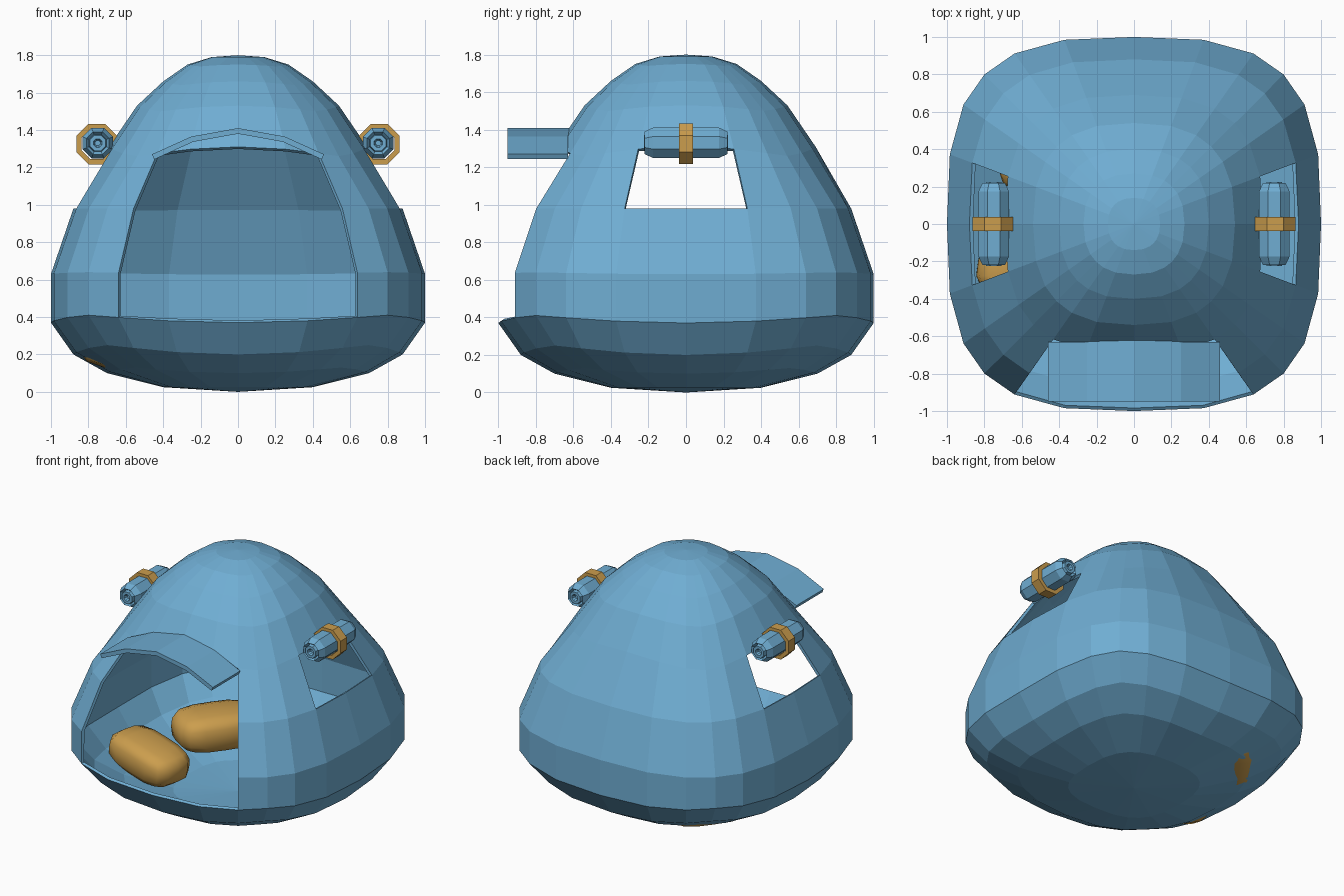
import bpy, bmesh, math
from mathutils import Matrix, Euler

if "Cube" in bpy.data.objects:
    bpy.data.objects.remove(bpy.data.objects["Cube"])


def material(name, color):
    m = bpy.data.materials.new(name)
    m.diffuse_color = (*color, 1)
    m.use_nodes = True
    m.node_tree.nodes["Principled BSDF"].inputs["Base Color"].default_value = m.diffuse_color
    return m


BLUE = material("blue_fabric", (0.16, 0.42, 0.65))
GOLD = material("gold_fabric", (0.60, 0.34, 0.075))


def make(name, bm, mat, smooth=False):
    me = bpy.data.meshes.new(name)
    for f in bm.faces:
        f.smooth = smooth
    bm.to_mesh(me)
    bm.free()
    me.materials.append(mat)
    ob = bpy.data.objects.new(name, me)
    bpy.context.collection.objects.link(ob)
    return ob


def thicken(ob, t, offset=-1):
    m = ob.modifiers.new("thickness", 'SOLIDIFY')
    m.thickness, m.offset = t, offset


# Tent shell: rounded-square rings (height, radius, squareness, corner lift)
RINGS = [(0.025, 0.40, 2.8, 0.0), (0.10, 0.70, 2.9, 0.03), (0.20, 0.88, 3.0, 0.05),
         (0.37, 1.0, 3.1, 0.04), (0.63, 1.0, 3.1, 0.01), (0.98, 0.88, 3.0, 0.0),
         (1.31, 0.69, 2.8, -0.05), (1.53, 0.54, 2.6, -0.03), (1.66, 0.40, 2.5, -0.02),
         (1.75, 0.27, 2.4, -0.01), (1.79, 0.14, 2.3, 0.0)]
STEPS = [0, 20.7, 35, 45, 55, 69.3]
ANGLES = [math.radians(q * 90 + a) for q in range(4) for a in STEPS]
LIFT = [0, 0.25, 0.7, 1, 0.7, 0.25]
N = len(ANGLES)

bm = bmesh.new()
rows = []
for z, r, n, lift in RINGS:
    row = []
    for k, a in enumerate(ANGLES):
        c, s = math.cos(a), math.sin(a)
        d = r / (abs(c) ** n + abs(s) ** n) ** (1 / n)
        row.append(bm.verts.new((c * d, s * d, z + lift * LIFT[k % 6])))
    rows.append(row)
bottom, top = bm.verts.new((0, 0, 0)), bm.verts.new((0, 0, 1.8))
holes = []
for i in range(len(rows) - 1):
    for k in range(N):
        j = (k + 1) % N
        f = bm.faces.new((rows[i][k], rows[i][j], rows[i + 1][j], rows[i + 1][k]))
        door = 3 <= i <= 5 and 16 <= k <= 19
        window = i == 5 and k in (23, 0, 11, 12)
        if door or window:
            holes.append(f)
for k in range(N):
    j = (k + 1) % N
    bm.faces.new((bottom, rows[0][j], rows[0][k]))
    bm.faces.new((top, rows[-1][k], rows[-1][j]))
bmesh.ops.delete(bm, geom=holes, context='FACES')
thicken(make("tent_shell", bm, BLUE), 0.02)

# Arched awning over the door
bm = bmesh.new()
arch = [(-0.46, 1.27, -0.63), (-0.25, 1.365, -0.63), (0, 1.41, -0.61),
        (0.25, 1.365, -0.63), (0.46, 1.27, -0.63)]
pairs = [(bm.verts.new((x, -0.95, z)), bm.verts.new((x, y, z))) for x, z, y in arch]
for (a, b), (c, d) in zip(pairs, pairs[1:]):
    bm.faces.new((a, c, d, b))
thicken(make("awning", bm, BLUE), 0.03)


def lathe_y(name, profile, center, mat, closed=False, sides=8):
    """Turn a (radius, y) profile around a line along y."""
    bm = bmesh.new()
    loops = []
    for r, y in profile:
        loops.append([bm.verts.new((r * math.cos(t), y, r * math.sin(t)))
                      for t in (math.tau * (k + 0.5) / sides for k in range(sides))])
    links = list(zip(loops, loops[1:]))
    if closed:
        links.append((loops[-1], loops[0]))
    for a, b in links:
        for k in range(sides):
            j = (k + 1) % sides
            bm.faces.new((a[k], a[j], b[j], b[k]))
    if not closed:
        bm.faces.new(loops[0])
        bm.faces.new(loops[-1])
    bmesh.ops.recalc_face_normals(bm, faces=bm.faces)
    make(name, bm, mat).location = center


# Rolled window covers with stepped ends, each held by a strap
END = [(0.015, 0.20), (0.025, 0.225), (0.045, 0.225), (0.05, 0.20),
       (0.065, 0.22), (0.088, 0.175)]
ROLL = [(r, -y) for r, y in END] + END[::-1]
STRAP = [(0.088, -0.037), (0.117, -0.037), (0.117, 0.037), (0.088, 0.037)]
for side, sx in (("left", -1), ("right", 1)):
    lathe_y("window_roll_" + side, ROLL, (sx * 0.75, 0, 1.33), BLUE)
    lathe_y("strap_" + side, STRAP, (sx * 0.755, 0, 1.325), GOLD, closed=True)


# Two soft cushions lying on the floor
def cushion(name, center, half, rot):
    bm = bmesh.new()
    bmesh.ops.create_cube(bm, size=2)
    bmesh.ops.subdivide_edges(bm, edges=bm.edges[:], cuts=3, use_grid_fill=True)
    for v in bm.verts:
        v.co /= sum(abs(c) ** 3.5 for c in v.co) ** (1 / 3.5)
    bmesh.ops.transform(bm, matrix=Matrix.Diagonal((*half, 1)), verts=bm.verts)
    ob = make(name, bm, GOLD, smooth=True)
    ob.location = center
    ob.rotation_euler = Euler([math.radians(a) for a in rot])


cushion("front_cushion", (-0.55, -0.25, 0.225), (0.29, 0.18, 0.12), (0, 8, -12))
cushion("back_cushion", (-0.45, 0.40, 0.225), (0.30, 0.20, 0.13), (0, 0, 54))
